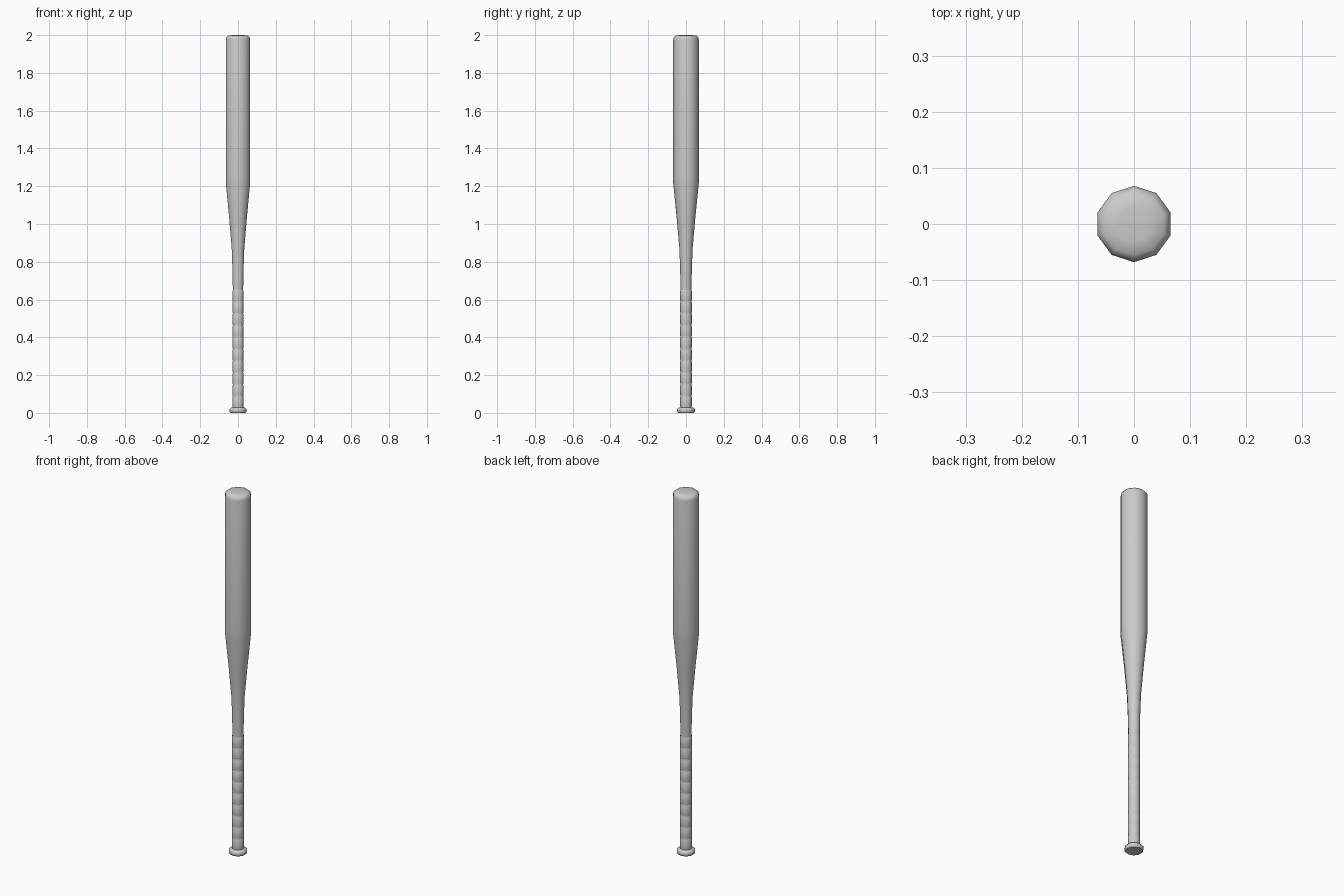
import bpy, bmesh, math

SIDES = 10

cube = bpy.data.objects.get("Cube")
if cube:
    bpy.data.objects.remove(cube)

grey = bpy.data.materials.new("plain_grey")
grey.use_nodes = True
grey.diffuse_color = (0.6, 0.6, 0.6, 1)
bsdf = grey.node_tree.nodes["Principled BSDF"]
bsdf.inputs["Base Color"].default_value = grey.diffuse_color
bsdf.inputs["Roughness"].default_value = 0.6


def lathe(name, profile, angle):
    """Turn a (radius, height) profile around z, with corners on the y axis."""
    bm = bmesh.new()
    rings = []
    for r, z in profile:
        ring = []
        for i in range(SIDES):
            a = math.pi / 2 + math.tau * i / SIDES
            ring.append(bm.verts.new((r * math.cos(a), r * math.sin(a), z)))
        rings.append(ring)
    for low, high in zip(rings, rings[1:]):
        for i in range(SIDES):
            j = (i + 1) % SIDES
            bm.faces.new((low[i], low[j], high[j], high[i]))
    bm.faces.new(rings[0][::-1])
    bm.faces.new(rings[-1])
    mesh = bpy.data.meshes.new(name)
    bm.to_mesh(mesh)
    bm.free()
    mesh.materials.append(grey)
    obj = bpy.data.objects.new(name, mesh)
    bpy.context.collection.objects.link(obj)
    bpy.ops.object.select_all(action='DESELECT')
    obj.select_set(True)
    bpy.context.view_layer.objects.active = obj
    bpy.ops.object.shade_smooth_by_angle(angle=math.radians(angle))
    return obj


# Knob at the bottom end
lathe("knob", [(0.042, 0), (0.047, 0.007), (0.047, 0.02), (0.04, 0.027), (0.028, 0.029)], 50)

# Grip with overlapping tape wraps
wraps, grip_low, grip_high = 10, 0.025, 0.65
step = (grip_high - grip_low) / wraps
grip = []
for k in range(wraps):
    z = grip_low + k * step
    grip += [(0.0285, z), (0.0305, z + 0.008), (0.0305, z + step - 0.004)]
grip.append((0.0285, grip_high))
lathe("grip", grip, 60)

# Tapered shaft, barrel and rounded tip
lathe("barrel", [(0.0285, 0.64), (0.031, 0.76), (0.035, 0.87), (0.05, 1.04),
                 (0.0675, 1.215), (0.068, 1.24), (0.068, 1.975), (0.065, 1.988),
                 (0.056, 1.997), (0.03, 2.0)], 60)
